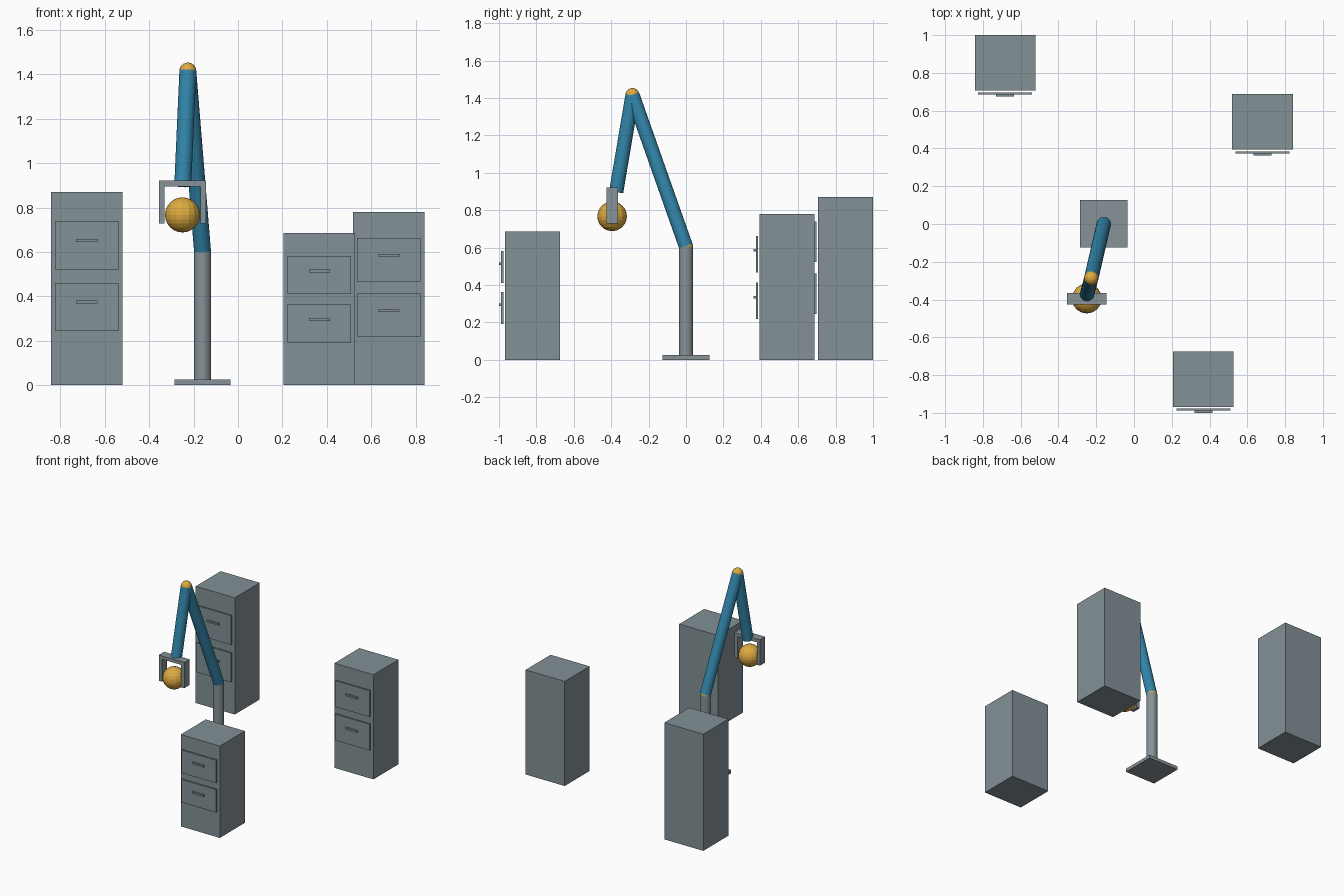
import bpy
from mathutils import Vector

if "Cube" in bpy.data.objects:
    bpy.data.objects.remove(bpy.data.objects["Cube"])


def material(name, rgb):
    m = bpy.data.materials.new(name)
    m.diffuse_color = (*rgb, 1)
    m.use_nodes = True
    m.node_tree.nodes["Principled BSDF"].inputs["Base Color"].default_value = m.diffuse_color
    return m


CABINET = material("cabinet grey", (0.225, 0.282, 0.302))
STEEL = material("steel grey", (0.242, 0.287, 0.310))
BLUE = material("arm blue", (0.033, 0.240, 0.410))
GOLD = material("joint gold", (0.720, 0.402, 0.052))


def finish(name, mat):
    ob = bpy.context.object
    ob.name = name
    ob.data.materials.append(mat)
    return ob


def box(name, mat, x, y, z):
    """Box from (min, max) ranges on each axis."""
    bpy.ops.mesh.primitive_cube_add(size=1, location=[(a + b) / 2 for a, b in (x, y, z)])
    ob = finish(name, mat)
    ob.scale = [b - a for a, b in (x, y, z)]
    bpy.ops.object.transform_apply(location=False, rotation=False, scale=True)


def tube(name, mat, a, b, r):
    """Capped cylinder between two points."""
    a, b = Vector(a), Vector(b)
    d = b - a
    bpy.ops.mesh.primitive_cylinder_add(vertices=24, radius=r, depth=d.length, location=(a + b) / 2)
    finish(name, mat).rotation_euler = d.to_track_quat('Z', 'Y').to_euler()


def ball(name, mat, c, r):
    bpy.ops.mesh.primitive_uv_sphere_add(segments=16, ring_count=12, radius=r, location=c)
    finish(name, mat)


def cabinet(name, cx, front, h):
    """Cabinet body with two drawer fronts and handles."""
    box(name + "_body", CABINET, (cx - 0.161, cx + 0.161), (front, front + 0.294), (0, h))
    for part, lo, hi, grip in (("upper", 0.60, 0.85, 0.75), ("lower", 0.28, 0.53, 0.43)):
        box(f"{name}_{part}_drawer", CABINET, (cx - 0.143, cx + 0.143),
            (front - 0.020, front - 0.009), (lo * h, hi * h))
        box(f"{name}_{part}_handle", CABINET, (cx - 0.048, cx + 0.048),
            (front - 0.032, front - 0.020), (grip * h - 0.0065, grip * h + 0.0065))


cabinet("tall_cabinet", -0.682, 0.706, 0.870)
cabinet("medium_cabinet", 0.680, 0.394, 0.780)
cabinet("short_cabinet", 0.367, -0.968, 0.685)

# Arm stand
R = 0.038
shoulder, elbow, wrist = (-0.16, 0, 0.605), (-0.226, -0.286, 1.415), (-0.249, -0.373, 0.898)
box("base_plate", STEEL, (-0.285, -0.034), (-0.125, 0.126), (0, 0.025))
tube("post", STEEL, (-0.16, 0, 0.025), shoulder, R)

# Arm links and joints
ball("shoulder_joint", GOLD, shoulder, R)
tube("upper_arm", BLUE, shoulder, elbow, R)
ball("elbow_joint", GOLD, elbow, R)
tube("forearm", BLUE, elbow, wrist, R)

# Gripper holding a ball
gy = (-0.426, -0.364)
box("gripper_bar", STEEL, (-0.355, -0.145), gy, (0.896, 0.921))
for side, x in (("left", -0.355), ("right", -0.170)):
    box(side + "_finger", STEEL, (x, x + 0.025), gy, (0.729, 0.896))
ball("held_ball", GOLD, (-0.25, -0.395, 0.767), 0.079)
